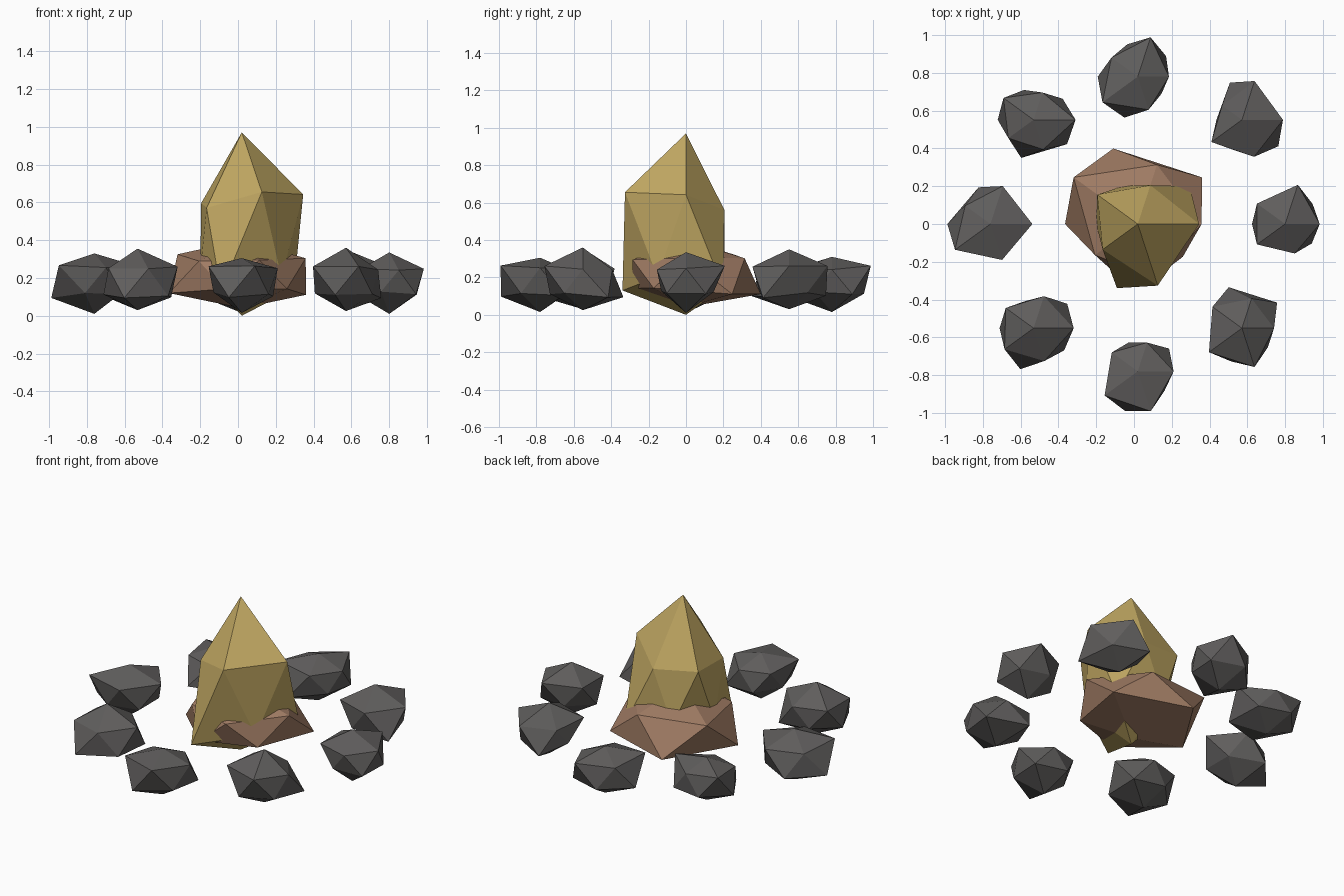
import bpy, bmesh, math


def material(name, rgb):
    m = bpy.data.materials.new(name)
    m.diffuse_color = (*rgb, 1)
    return m


stone = material("charcoal stone", (0.115, 0.11, 0.108))
wood = material("brown wood", (0.36, 0.205, 0.13))
fire = material("golden flame", (0.56, 0.41, 0.13))


def boulder(name, mat, centre, squash, top, bottom, radii):
    """Icosahedron whose ring corners (every 36 degrees) get their own radius."""
    bm = bmesh.new()
    bmesh.ops.create_icosphere(bm, subdivisions=1, radius=1)
    cx, cy, cz = centre
    for v in bm.verts:
        if abs(v.co.z) > 0.9:                      # top and bottom tips
            v.co = (cx, cy, top if v.co.z > 0 else bottom)
        else:                                      # upper and lower rings
            step = round(math.degrees(math.atan2(v.co.y, v.co.x)) / 36) % 10
            r, a = radii[step], math.radians(36 * step)
            side = 1 if v.co.z > 0 else -1
            v.co = (cx + r * math.cos(a), cy + r * math.sin(a),
                    cz + side * 0.5 * squash * r)
    me = bpy.data.meshes.new(name)
    bm.to_mesh(me)
    bm.free()
    me.materials.append(mat)
    ob = bpy.data.objects.new(name, me)
    bpy.context.collection.objects.link(ob)


# ring of stones, counter-clockwise from the right: top, bottom, corner radii
stones = [
    (.335, .01, (.183, .18, .218, .155, .184, .175, .184, .14, .164, .175)),
    (.35, .03, (.217, .165, .216, .207, .13, .135, .20, .165, .206, .238)),
    (.31, .015, (.165, .185, .219, .18, .172, .212, .231, .228, .184, .155)),
    (.30, .03, (.222, .19, .152, .166, .197, .19, .165, .212, .165, .219)),
    (.33, .01, (.222, .17, .211, .204, .165, .228, .232, .16, .20, .17)),
    (.355, .03, (.212, .22, .178, .15, .182, .18, .19, .228, .183, .20)),
    (.305, .015, (.19, .205, .16, .16, .17, .15, .217, .22, .222, .175)),
    (.36, .025, (.17, .23, .165, .228, .193, .165, .216, .185, .216, .17)),
]
for i, (top, bottom, radii) in enumerate(stones):
    a = math.radians(45 * i)
    boulder(f"stone_{i + 1}", stone,
            (0.02 + 0.78 * math.cos(a), 0.78 * math.sin(a), 0.18),
            0.75, top, bottom, radii)

# wood pile and flame at the middle
boulder("wood_pile", wood, (0.02, 0, 0.218), 0.51, 0.40, 0.04,
        (.338, .42, .33, .42, .42, .385, .28, .30, .30, .295))
boulder("flame", fire, (0.02, 0, 0.398), 1.5, 0.97, 0.0,
        (.325, .34, .216, .215, .265, .22, .23, .357, .343, .26))
